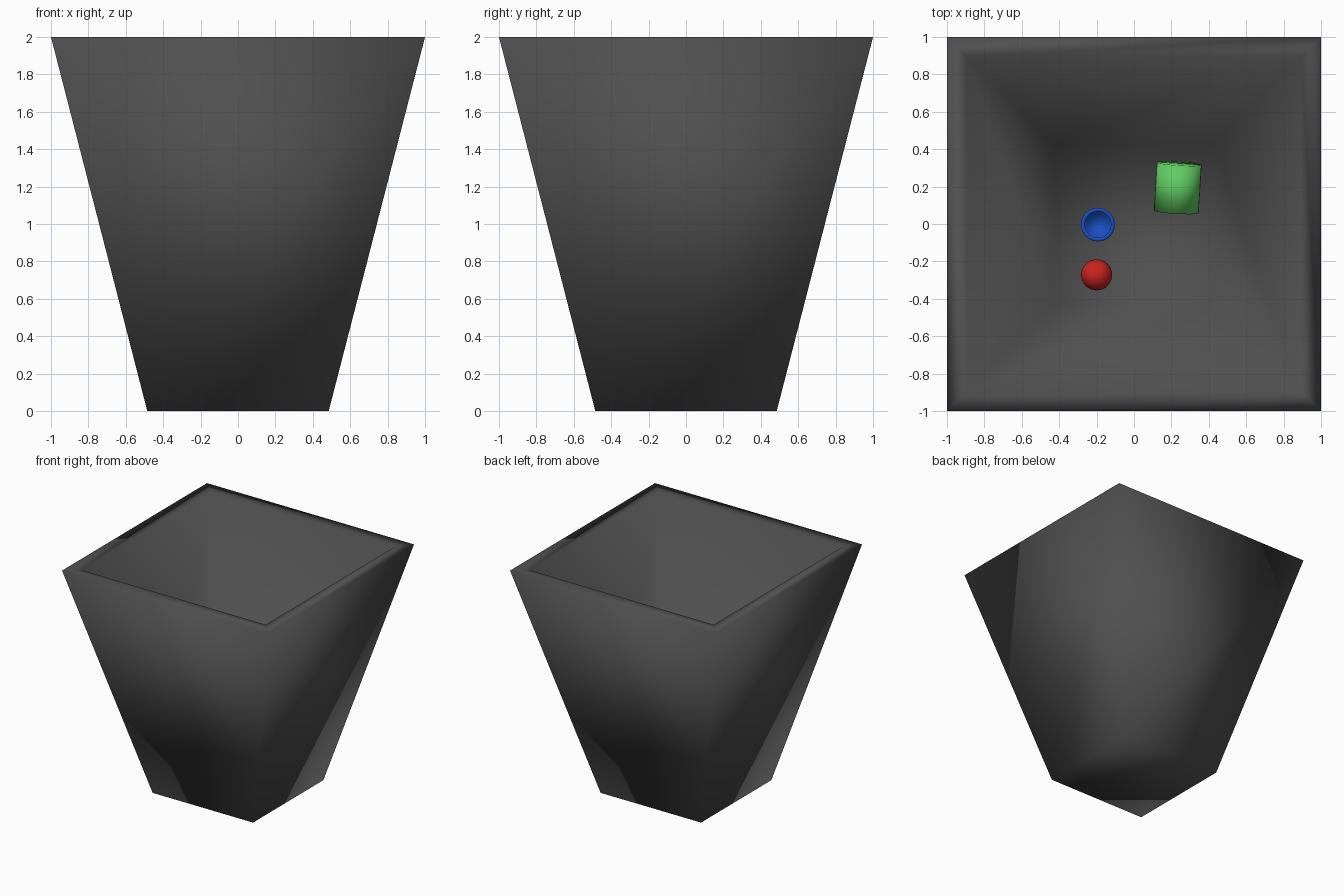
import bpy, bmesh, math

if "Cube" in bpy.data.objects:
    bpy.data.objects.remove(bpy.data.objects["Cube"])


def paint(obj, name, rgb):
    mat = bpy.data.materials.new(name)
    mat.diffuse_color = (*rgb, 1)
    mat.use_nodes = True
    mat.node_tree.nodes["Principled BSDF"].inputs["Base Color"].default_value = mat.diffuse_color
    obj.data.materials.append(mat)


def loft(name, rings, sides, turn=0.0):
    """Skin stacked polygon rings of (radius, z) and cap both ends."""
    bm = bmesh.new()
    loops = []
    for r, z in rings:
        loops.append([bm.verts.new((r * math.cos(turn + 2 * math.pi * i / sides),
                                    r * math.sin(turn + 2 * math.pi * i / sides), z))
                      for i in range(sides)])
    for a, b in zip(loops, loops[1:]):
        for i in range(sides):
            j = (i + 1) % sides
            bm.faces.new((a[i], a[j], b[j], b[i]))
    bm.faces.new(loops[0][::-1])
    bm.faces.new(loops[-1])
    for f in bm.faces:
        f.smooth = True
    mesh = bpy.data.meshes.new(name)
    bm.to_mesh(mesh)
    bm.free()
    obj = bpy.data.objects.new(name, mesh)
    bpy.context.collection.objects.link(obj)
    return obj


# Tapered square bin: outside, rim, inside wall and floor
FLOOR = 0.1
q = math.sqrt(2)
trash_bin = loft("bin", [(0.485 * q, 0), (q, 2), (0.893 * q, 1.993), (0.43 * q, FLOOR)],
                 4, math.pi / 4)
paint(trash_bin, "dark_grey", (0.08, 0.08, 0.08))

# Red ball on the floor
bpy.ops.mesh.primitive_uv_sphere_add(segments=32, ring_count=16, radius=0.083,
                                     location=(-0.2, -0.272, FLOOR + 0.083))
ball = bpy.context.object
ball.name = "ball"
bpy.ops.object.shade_smooth()
paint(ball, "red", (0.6, 0.018, 0.014))

# Blue cup standing upright, open at the top
cup = loft("cup", [(0.09, 0), (0.09, 0.2), (0.07, 0.2), (0.06, 0.03)], 32)
cup.location = (-0.193, -0.003, FLOOR)
paint(cup, "blue", (0.01, 0.08, 0.55))

# Green can lying on its side, one end slightly raised
can = loft("can", [(0.12, -0.13), (0.12, 0.13)], 32)
can.rotation_euler = (math.radians(95), 0, math.radians(-3.5))
can.location = (0.234, 0.194, FLOOR + 0.13)
paint(can, "green", (0.12, 0.6, 0.12))
